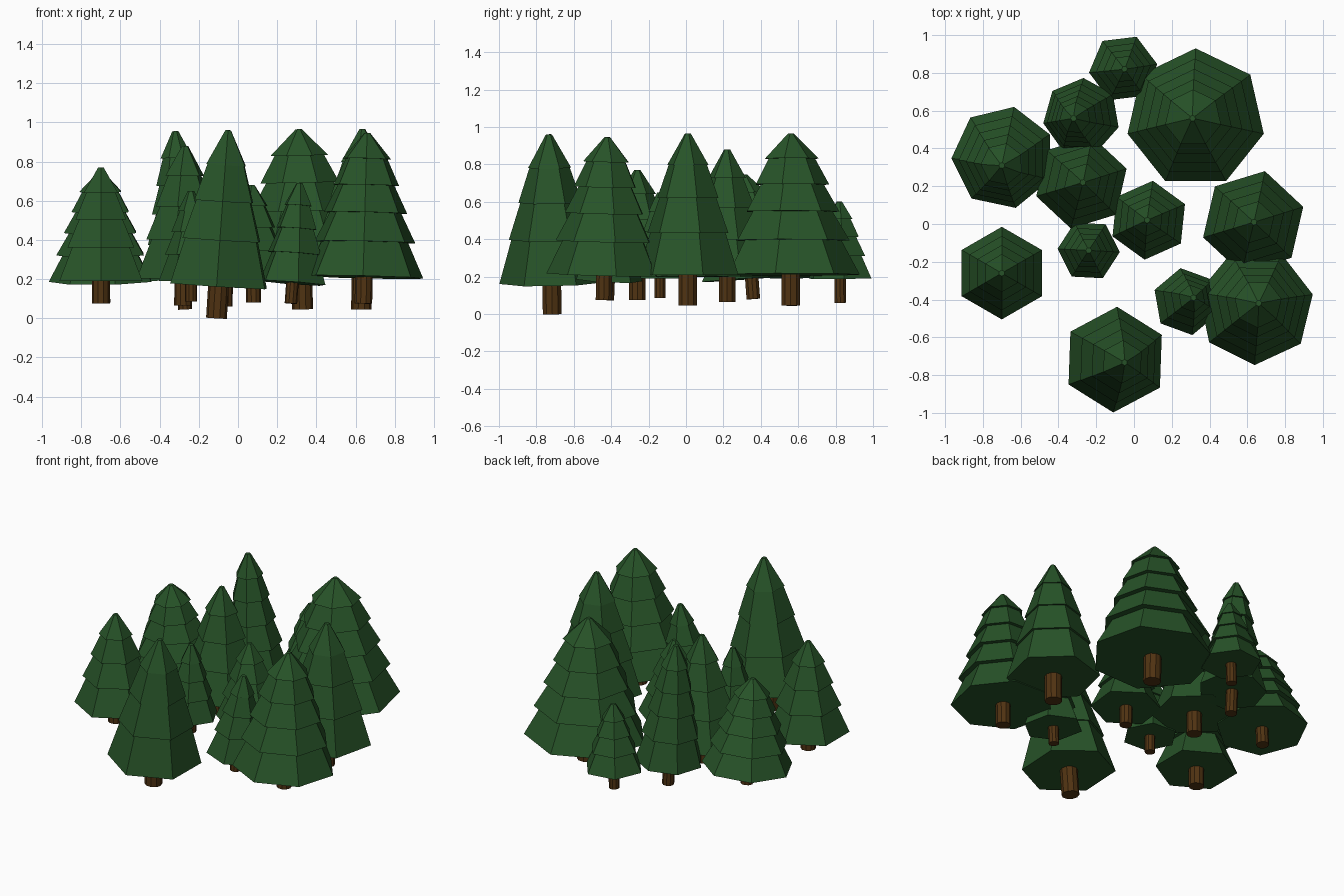
import bpy, bmesh
from math import cos, sin, radians
from mathutils import Vector

cube = bpy.data.objects.get("Cube")
if cube:
    bpy.data.objects.remove(cube)


def make_material(name, rgb):
    mat = bpy.data.materials.new(name)
    mat.use_nodes = True
    mat.diffuse_color = (*rgb, 1)
    mat.node_tree.nodes["Principled BSDF"].inputs["Base Color"].default_value = (*rgb, 1)
    return mat


GREEN = make_material("pine green", (0.02, 0.086, 0.021))
BROWN = make_material("bark brown", (0.08, 0.033, 0.006))


def lathe(name, mat, base, axis, profile, sides, turn):
    """Flat-faced closed solid: (radius, distance) rings around a leaning axis."""
    lean = Vector((0, 0, 1)).rotation_difference(axis)
    bm = bmesh.new()
    rings = []
    for radius, dist in profile:
        ring = []
        for k in range(sides):
            a = radians(turn + 360 * k / sides)
            ring.append(bm.verts.new(base + lean @ Vector((radius * cos(a), radius * sin(a), dist))))
        rings.append(ring)
    for low, high in zip(rings, rings[1:]):
        for k in range(sides):
            j = (k + 1) % sides
            bm.faces.new((low[k], low[j], high[j], high[k]))
    bm.faces.new(rings[0][::-1])
    bm.faces.new(rings[-1])
    mesh = bpy.data.meshes.new(name)
    bm.to_mesh(mesh)
    bm.free()
    mesh.materials.append(mat)
    obj = bpy.data.objects.new(name, mesh)
    bpy.context.collection.objects.link(obj)


def pine(name, foot, tip, skirt_z, radius, sides, tiers, turn, trunk, lip=0.86):
    base, axis = Vector(foot), Vector(tip) - Vector(foot)
    height = axis.length
    skirt = height * (skirt_z - foot[2]) / (tip[2] - foot[2])
    # Trunk
    lathe(name + "_trunk", BROWN, base, axis, [(trunk, 0), (trunk, skirt + 0.02)], 10, 0)
    # Stepped foliage, each tier overhanging the one below
    radii = [radius * (1 - 0.59 * i / (tiers - 1)) for i in range(tiers)]
    levels = [skirt + (height - skirt) * (i / tiers) ** 0.88 for i in range(tiers)] + [height]
    profile = []
    for i in range(tiers):
        top = radii[i + 1] * lip if i + 1 < tiers else 0.016
        profile += [(radii[i], levels[i]), (top, levels[i + 1])]
    lathe(name + "_foliage", GREEN, base, axis, profile, sides, turn)


# Left-hand (-x) side of the grove
pine("west_pine", (-.70, -.26, .075), (-.70, -.26, .77), .19, .245, 6, 4, 90, .046)
pine("northwest_pine", (-.69, .36, .08), (-.70, .31, .745), .19, .275, 7, 5, 78, .038)
pine("inner_pine", (-.28, .22, .065), (-.27, .22, .88), .20, .25, 6, 4, 17, .046)
pine("slender_pine", (-.27, .57, .045), (-.32, .56, .955), .20, .205, 7, 5, 87, .036)
pine("little_pine", (-.24, -.14, .085), (-.24, -.14, .65), .19, .165, 6, 4, -3, .031)

# Middle of the grove
pine("back_pine", (-.06, .825, .06), (-.05, .82, .60), .19, .182, 6, 4, 67, .032)
pine("middle_pine", (.08, .02, .08), (.07, .02, .68), .20, .21, 6, 4, 84, .038)
pine("front_pine", (-.11, -.715, 0), (-.05, -.733, .96), .165, .28, 6, 4, 88, .053, .94)

# Right-hand (+x) side of the grove
pine("broad_pine", (.33, .56, .045), (.31, .56, .965), .21, .37, 7, 5, 90, .053)
pine("east_pine", (.63, .01, .045), (.635, .01, .965), .21, .277, 6, 4, 77, .052, .93)
pine("southeast_pine", (.64, -.44, .075), (.66, -.42, .945), .21, .31, 7, 5, 12, .045)
pine("leaning_pine", (.27, -.415, .075), (.315, -.39, .69), .18, .18, 6, 4, 100, .032)
